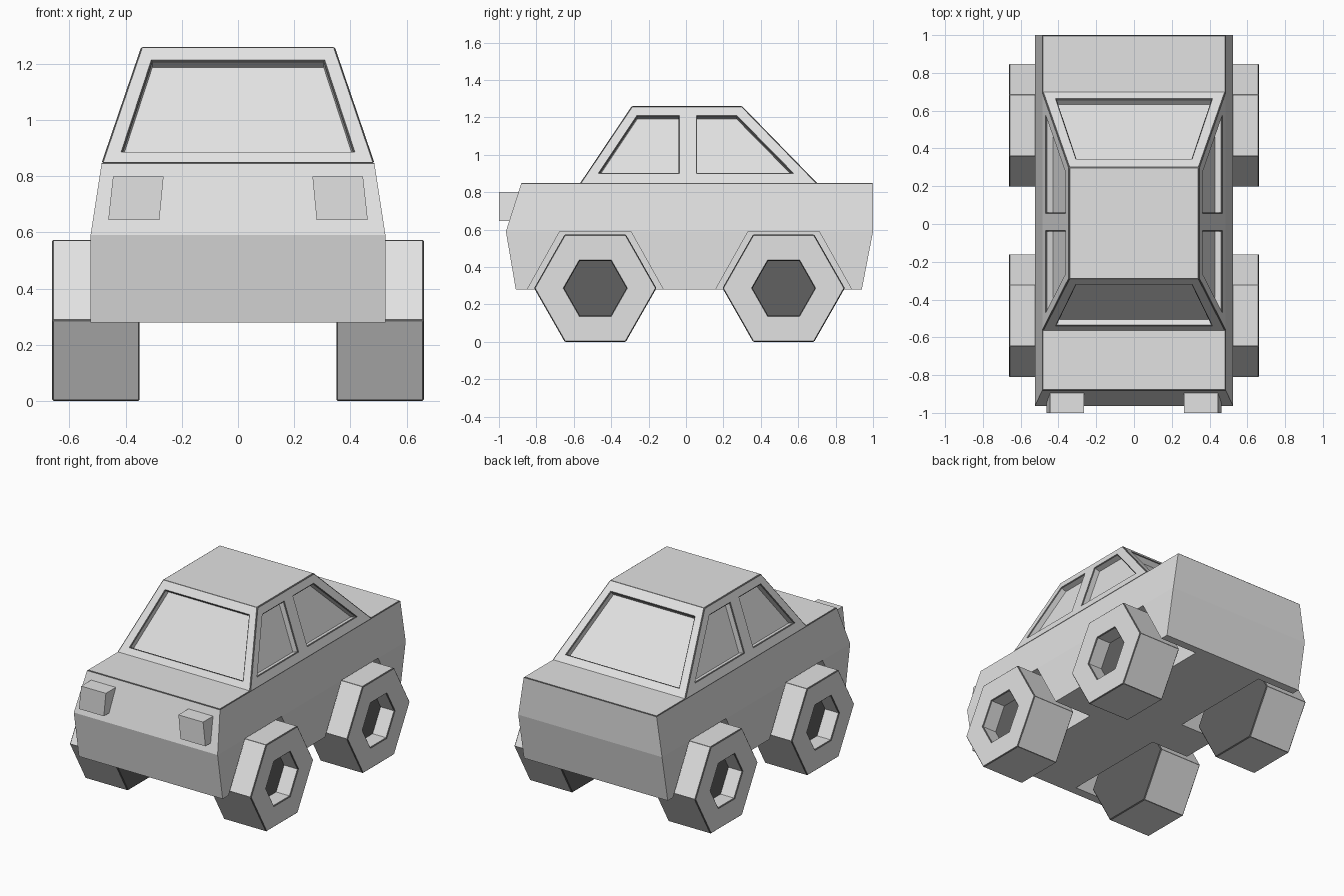
import bpy, bmesh, math
from mathutils import Vector

if "Cube" in bpy.data.objects:
    bpy.data.objects.remove(bpy.data.objects["Cube"])


def material(name, v):
    m = bpy.data.materials.new(name)
    m.diffuse_color = (v, v, v, 1)
    m.use_nodes = True
    m.node_tree.nodes["Principled BSDF"].inputs["Base Color"].default_value = m.diffuse_color
    return m


GREY = material("light grey", 0.76)
DARK = material("dark trim grey", 0.12)


def loft(name, rings, dark_caps=False):
    """Closed solid through a list of equal-length point rings."""
    bm = bmesh.new()
    vs = [[bm.verts.new(p) for p in r] for r in rings]
    n = len(vs[0])
    for a, b in zip(vs, vs[1:]):
        for i in range(n):
            j = (i + 1) % n
            bm.faces.new((a[i], a[j], b[j], b[i]))
    for cap in (vs[0], vs[-1]):
        bm.faces.new(cap).material_index = int(dark_caps)
    bmesh.ops.recalc_face_normals(bm, faces=bm.faces[:])
    me = bpy.data.meshes.new(name)
    bm.to_mesh(me)
    bm.free()
    me.materials.append(GREY)
    me.materials.append(DARK)
    ob = bpy.data.objects.new(name, me)
    bpy.context.collection.objects.link(ob)
    return ob


def rect(w, y0, y1, z):
    return [(-w, y0, z), (w, y0, z), (w, y1, z), (-w, y1, z)]


def carve(ob, cutters):
    """Subtract the cutters, bake the result and remove the cutters."""
    for c in cutters:
        c.hide_render = True
        mod = ob.modifiers.new("cut", 'BOOLEAN')
        mod.operation = 'DIFFERENCE'
        mod.solver = 'EXACT'
        mod.object = c
    dg = bpy.context.evaluated_depsgraph_get()
    me = bpy.data.meshes.new_from_object(ob.evaluated_get(dg))
    ob.modifiers.clear()
    ob.data = me
    for c in cutters:
        bpy.data.objects.remove(c)


def dark_edges(ob, rule, width=0.005):
    """Narrow dark chamfer on the convex edges picked by rule(v1, v2)."""
    bm = bmesh.new()
    bm.from_mesh(ob.data)
    edges = [e for e in bm.edges
             if len(e.link_faces) == 2 and e.calc_face_angle_signed() > 0.1
             and rule(e.verts[0].co, e.verts[1].co)]
    bmesh.ops.bevel(bm, geom=edges, offset=width, offset_type='OFFSET', segments=1,
                    profile=0.5, affect='EDGES', material=1, clamp_overlap=True)
    bm.to_mesh(ob.data)
    bm.free()


# lower body with four wheel arches
body = loft("body", [rect(0.525, -0.91, 0.94, 0.28),
                     rect(0.525, -0.963, 1.0, 0.59),
                     rect(0.485, -0.88, 1.0, 0.85)])
AXLES = (("front", -0.485), ("rear", 0.522))
arches = []
for label, y in AXLES:
    for s in (-1, 1):
        prof = [(-0.42, 0.18), (-0.19, 0.59), (0.19, 0.59), (0.42, 0.18)]
        arches.append(loft("arch_cutter", [[(s * x, y + a, z) for a, z in prof]
                                           for x in (0.25, 0.7)]))
carve(body, arches)
dark_edges(body, lambda a, b: a.z > 0.84 and b.z > 0.84, 0.004)

# cabin with recessed windows
cabin = loft("cabin", [rect(0.485, -0.565, 0.70, 0.85),
                       rect(0.345, -0.29, 0.30, 1.26)])


def window_cutter(pts):
    """Prism through a window outline, 0.04 deep into the cabin."""
    p = [Vector(q) for q in pts]
    n = (p[1] - p[0]).cross(p[2] - p[0]).normalized()
    if n.z < 0:
        n = -n
    return loft("window_cutter", [[q + n * d for q in p] for d in (-0.04, 0.05)])


def slope(base, top, z):
    return base + (top - base) * (z - 0.85) / 0.41


windows = []
# windscreen and rear window
for base, top in ((-0.565, -0.29), (0.70, 0.30)):
    windows.append(window_cutter([(x, slope(base, top, z), z) for x, z in
                                  ((-0.41, 0.89), (0.41, 0.89), (0.305, 1.21), (-0.305, 1.21))]))
# side windows
for s in (-1, 1):
    for prof in (((-0.46, 0.905), (-0.04, 0.905), (-0.04, 1.205), (-0.26, 1.205)),
                 ((0.06, 0.905), (0.565, 0.905), (0.27, 1.205), (0.06, 1.205))):
        windows.append(window_cutter([(s * slope(0.485, 0.345, z), y, z) for y, z in prof]))
carve(cabin, windows)
dark_edges(cabin, lambda a, b: max(a.z, b.z) > 0.86)

# headlights
for s, side in ((-1, "left"), (1, "right")):
    outline = ((0.28, 0.645), (0.462, 0.645), (0.445, 0.80), (0.265, 0.80))
    loft("headlight_" + side, [[(s * x, y, z) for x, z in outline] for y in (-0.88, -1.0)])

# six-sided wheels with dark hub, dark inner face and dark edging
for label, y in AXLES:
    for s, side in ((-1, "left"), (1, "right")):
        rings = [[(s * x, y + r * math.cos(i * math.pi / 3),
                   0.287 + 1.013 * r * math.sin(i * math.pi / 3)) for i in range(6)]
                 for x, r in ((0.35, 0.327), (0.662, 0.327), (0.662, 0.166), (0.56, 0.166))]
        wheel = loft(f"{label}_wheel_{side}", rings, True)
        dark_edges(wheel, lambda a, b: True)
